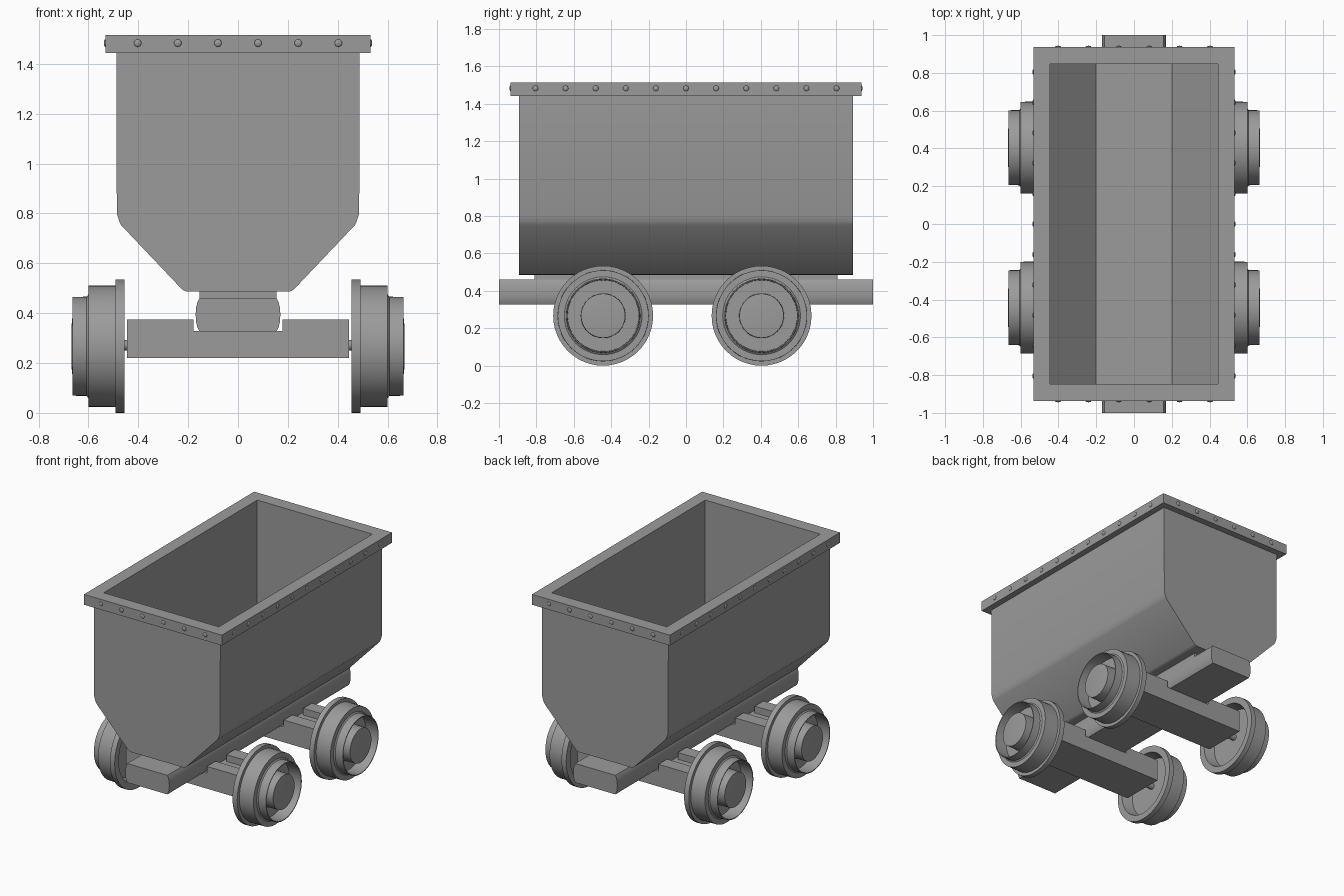
import bpy, bmesh, math
from mathutils import Matrix

if "Cube" in bpy.data.objects:
    bpy.data.objects.remove(bpy.data.objects["Cube"])

iron = bpy.data.materials.new("dark_iron")
iron.diffuse_color = (.33, .33, .33, 1)
iron.use_nodes = True
iron.node_tree.nodes["Principled BSDF"].inputs["Base Color"].default_value = iron.diffuse_color


def finish(bm, name, angle=30):
    bmesh.ops.remove_doubles(bm, verts=bm.verts, dist=1e-5)
    bmesh.ops.recalc_face_normals(bm, faces=bm.faces)
    me = bpy.data.meshes.new(name)
    bm.to_mesh(me)
    bm.free()
    me.materials.append(iron)
    me.shade_smooth()
    me.set_sharp_from_angle(angle=math.radians(angle))
    ob = bpy.data.objects.new(name, me)
    bpy.context.collection.objects.link(ob)
    return ob


def bridge(bm, rings):
    """Join consecutive closed rings of points with quads and cap both ends."""
    loops = [[bm.verts.new(p) for p in ring] for ring in rings]
    for a, b in zip(loops, loops[1:]):
        for i in range(len(a)):
            j = (i + 1) % len(a)
            bm.faces.new((a[i], a[j], b[j], b[i]))
    bm.faces.new(loops[0])
    bm.faces.new(loops[-1])


def add_box(bm, x0, x1, y0, y1, z0, z1):
    bridge(bm, [[(x0, y0, z), (x1, y0, z), (x1, y1, z), (x0, y1, z)] for z in (z0, z1)])


def wheel(name, side, y, z, steps=48):
    """Spin the (x, radius) wheel profile round the axle line."""
    profile = [(.53, .004), (.53, .205), (.455, .222), (.455, .267), (.491, .267),
               (.491, .244), (.60, .243), (.60, .208), (.607, .199), (.664, .198), (.664, .192),
               (.575, .19), (.575, .12), (.664, .118), (.668, .08), (.668, .004)]
    bm = bmesh.new()
    bridge(bm, [[(side * x, y + r * math.cos(2 * math.pi * i / steps),
                  z + r * math.sin(2 * math.pi * i / steps)) for i in range(steps)]
                for x, r in profile])
    return finish(bm, name)


# Tub: rectangular rings from the underside, up over the rim, down to the floor
tub_rings = [(.198, .892, .486), (.212, .892, .488), (.225, .892, .496),
             (.468, .892, .752), (.476, .892, .768), (.486, .892, .80), (.488, .892, 1.443),
             (.532, .938, 1.443), (.532, .938, 1.515), (.444, .846, 1.515),
             (.444, .846, .78), (.2, .846, .53)]
bm = bmesh.new()
bridge(bm, [[(-x, -y, z), (x, -y, z), (x, y, z), (-x, y, z)] for x, y, z in tub_rings])
finish(bm, "tub")

# Rivets round the rim
bm = bmesh.new()
spots = [(s * .532, (i - 5) * .161, 1.483) for s in (-1, 1) for i in range(11)]
spots += [((i - 2.5) * .161, s * .938, 1.483) for s in (-1, 1) for i in range(6)]
for p in spots:
    flat = (.4, 1, 1) if abs(p[0]) > .5 else (1, .4, 1)
    bmesh.ops.create_uvsphere(bm, u_segments=12, v_segments=8, radius=.015,
                              matrix=Matrix.Translation(p) @ Matrix.Diagonal((*flat, 1)))
finish(bm, "rim_rivets", 60)

# Central frame beam with bulged sides, and the pad under the tub
half = [(.155, .327), (.163, .343), (.168, .365), (.17, .394), (.168, .422), (.163, .444), (.155, .46)]
outline = half + [(-x, z) for x, z in reversed(half)]
bm = bmesh.new()
bridge(bm, [[(x, y, z) for x, z in outline] for y in (-1, 1)])
finish(bm, "frame_beam")
bm = bmesh.new()
add_box(bm, -.155, .155, -.81, .81, .455, .488)
finish(bm, "tub_pad")

# Axle assemblies: grooved cross beam notched for the frame, rod and flanged wheels
for end, yc in (("front", -.443), ("back", .404)):
    bm = bmesh.new()
    w, g, top, low = .155, .06, .375, .328
    section = [(-w, .22), (w, .22), (w, top), (g, top), (g, low), (-g, low), (-g, top), (-w, top)]
    stations = [(-.445, 0), (-.178, 0), (-.178, 1), (.178, 1), (.178, 0), (.445, 0)]
    bridge(bm, [[(x, yc + y, min(z, low) if notch else z) for y, z in section]
                for x, notch in stations])
    bmesh.ops.dissolve_degenerate(bm, dist=1e-5, edges=bm.edges)
    finish(bm, end + "_axle_beam")
    for side, label in ((-1, "left"), (1, "right")):
        wheel(f"{end}_{label}_wheel", side, yc, .267)
    bm = bmesh.new()
    bmesh.ops.create_cone(bm, cap_ends=True, segments=24, radius1=.021, radius2=.021, depth=1.1,
                          matrix=Matrix.Translation((0, yc, .272)) @ Matrix.Rotation(math.pi / 2, 4, 'Y'))
    finish(bm, end + "_axle_rod")
